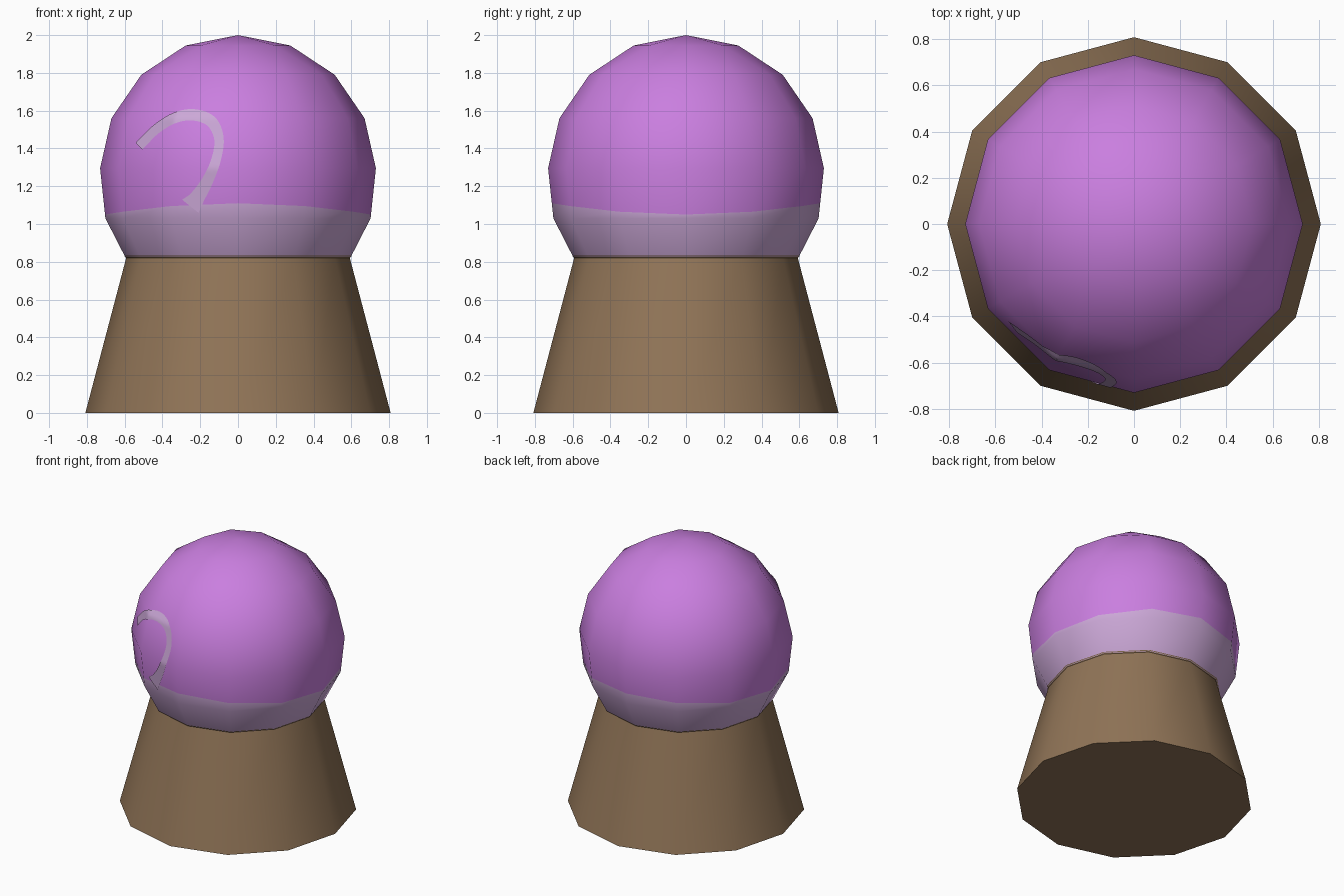
import bpy, bmesh, math
from mathutils import Vector
from mathutils.bvhtree import BVHTree

if "Cube" in bpy.data.objects:
    bpy.data.objects.remove(bpy.data.objects["Cube"])

SIDES = 12
CENTRE = Vector((0, 0, 1.27))


def material(name, rgb):
    m = bpy.data.materials.new(name)
    m.use_nodes = True
    colour = (*rgb, 1)
    m.diffuse_color = colour
    m.node_tree.nodes["Principled BSDF"].inputs["Base Color"].default_value = colour
    return m


violet = material("violet glass", (0.59, 0.21, 0.74))
milky = material("milky lilac", (0.6, 0.39, 0.68))
brown = material("brown wood", (0.28, 0.175, 0.095))


def ring(bm, radius, height, sides=SIDES):
    """Ring of vertices; radius and height are functions of the angle."""
    verts = []
    for i in range(sides):
        a = math.tau * i / sides
        r = radius(a)
        verts.append(bm.verts.new((r * math.cos(a), r * math.sin(a), height(a))))
    return verts


def flat_ring(bm, r, z, sides=SIDES):
    return ring(bm, lambda a: r, lambda a: z, sides)


def bridge(bm, low, high, mat=0):
    for i in range(SIDES):
        j = (i + 1) % SIDES
        bm.faces.new((low[i], low[j], high[j], high[i])).material_index = mat


def finish(name, bm, mats, angle=40):
    mesh = bpy.data.meshes.new(name)
    bm.to_mesh(mesh)
    bm.free()
    for m in mats:
        mesh.materials.append(m)
    obj = bpy.data.objects.new(name, mesh)
    bpy.context.collection.objects.link(obj)
    bpy.ops.object.select_all(action="DESELECT")
    obj.select_set(True)
    bpy.context.view_layer.objects.active = obj
    bpy.ops.object.shade_smooth_by_angle(angle=math.radians(angle))


# Tapered stand with a small overhanging lip
bm = bmesh.new()
rings = [flat_ring(bm, r, z) for r, z in ((0.808, 0), (0.592, 0.82), (0.602, 0.832))]
for low, high in zip(rings, rings[1:]):
    bridge(bm, low, high)
bm.faces.new(rings[0][::-1])
finish("stand", bm, [brown])


# Globe, split along a wavy line between milky bottom and violet top
def line_z(a):
    return 1.05 + 0.06 * math.sin(a) ** 2


def line_r(a):
    return 0.702 + 0.028 * (line_z(a) - 1.03) / 0.265


bm = bmesh.new()
rings = [flat_ring(bm, 0.597, 0.825), flat_ring(bm, 0.702, 1.03), ring(bm, line_r, line_z)]
rings += [flat_ring(bm, r, z) for r, z in ((0.73, 1.295), (0.67, 1.56), (0.512, 1.79))]
for i, (low, high) in enumerate(zip(rings, rings[1:])):
    bridge(bm, low, high, 1 if i < 2 else 0)

# Crown of the globe: an eight-sided ring joined to the twelve-sided one, then the tip
crown = flat_ring(bm, 0.277, 1.945, 8)
tip = bm.verts.new((0, 0, 2))
for q in range(4):
    o = [rings[-1][(3 * q + k) % SIDES] for k in range(4)]
    c = [crown[(2 * q + k) % 8] for k in range(3)]
    for tri in ((o[0], o[1], c[0]), (c[0], o[1], c[1]), (o[1], o[2], c[1]),
                (c[1], o[2], c[2]), (o[2], o[3], c[2]),
                (c[0], c[1], tip), (c[1], c[2], tip)):
        bm.faces.new(tri)
bm.normal_update()
tree = BVHTree.FromBMesh(bm)
finish("globe", bm, [violet, milky])

# Painted hook: a thin ribbon laid on the front of the globe (x, z, width)
path = [Vector(p) for p in (
    (-0.52, 1.41, 0.05), (-0.43, 1.5, 0.05), (-0.33, 1.56, 0.055), (-0.23, 1.575, 0.06),
    (-0.14, 1.54, 0.06), (-0.1, 1.45, 0.05), (-0.115, 1.34, 0.05), (-0.16, 1.23, 0.06),
    (-0.215, 1.14, 0.08), (-0.25, 1.095, 0.11))]


def smooth_path(points, steps=6):
    """Catmull-Rom curve through the points."""
    ext = [points[0] * 2 - points[1], *points, points[-1] * 2 - points[-2]]
    out = []
    for a, b, c, d in zip(ext, ext[1:], ext[2:], ext[3:]):
        for k in range(steps):
            t = k / steps
            out.append(0.5 * (2 * b + (c - a) * t + (2 * a - 5 * b + 4 * c - d) * t * t
                              + (3 * b - a - 3 * c + d) * t ** 3))
    return out + [points[-1]]


curve = smooth_path(path)
bm = bmesh.new()
rows = []
for i, p in enumerate(curve):
    along = curve[min(i + 1, len(curve) - 1)] - curve[max(i - 1, 0)]
    side = Vector((-along.y, along.x)).normalized()
    row = []
    for k in range(5):
        off = side * p.z * (0.5 - k / 4)
        hit = tree.ray_cast(Vector((p.x + off.x, -2, p.y + off.y)), Vector((0, 1, 0)))[0]
        row.append(bm.verts.new(hit + (hit - CENTRE).normalized() * 0.006))
    rows.append(row)
for low, high in zip(rows, rows[1:]):
    for k in range(4):
        bm.faces.new((low[k], low[k + 1], high[k + 1], high[k]))
bm.normal_update()
if sum(f.normal.y for f in bm.faces) > 0:
    bmesh.ops.reverse_faces(bm, faces=bm.faces[:])
finish("painted_hook", bm, [milky])
